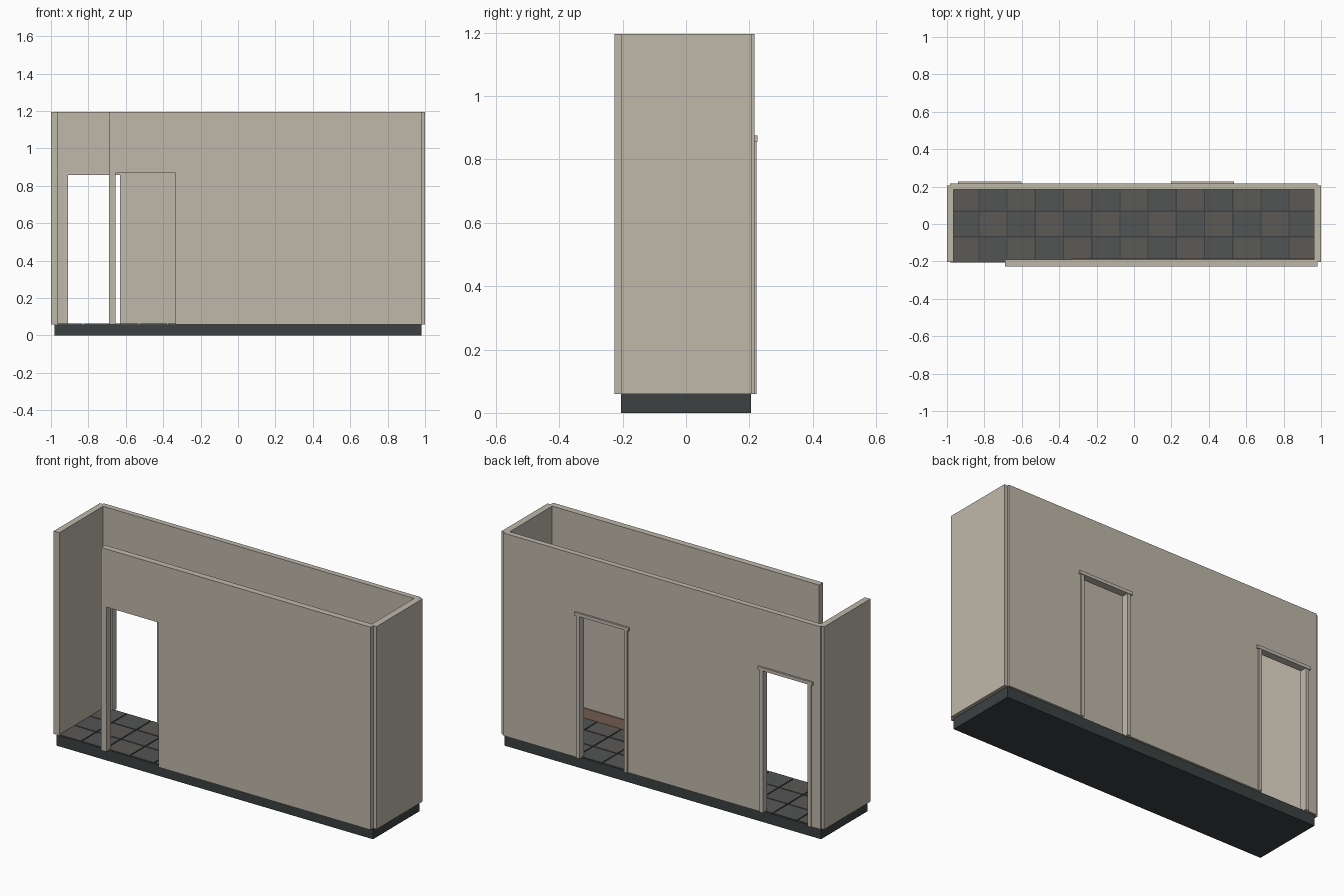
import bpy, bmesh

if "Cube" in bpy.data.objects:
    bpy.data.objects.remove(bpy.data.objects["Cube"])


def material(name, color):
    m = bpy.data.materials.new(name)
    m.diffuse_color = (*color, 1)
    m.use_nodes = True
    m.node_tree.nodes["Principled BSDF"].inputs["Base Color"].default_value = m.diffuse_color
    return m


PLASTER = material("plaster", (0.52, 0.48, 0.40))
TRIM = material("trim", (0.54, 0.50, 0.43))
STONE = material("dark_stone", (0.045, 0.052, 0.055))
TILE_A = material("tile_cool", (0.085, 0.09, 0.088))
TILE_B = material("tile_warm", (0.105, 0.10, 0.093))
WOOD = material("skirting_brown", (0.27, 0.17, 0.13))


def extrude_profile(name, pts, y0, y1, mat):
    """Extrude an x/z outline from y0 to y1."""
    bm = bmesh.new()
    face = bm.faces.new([bm.verts.new((x, y0, z)) for x, z in pts])
    out = bmesh.ops.extrude_face_region(bm, geom=[face])
    verts = [g for g in out["geom"] if isinstance(g, bmesh.types.BMVert)]
    bmesh.ops.translate(bm, verts=verts, vec=(0, y1 - y0, 0))
    bmesh.ops.recalc_face_normals(bm, faces=bm.faces)
    me = bpy.data.meshes.new(name)
    bm.to_mesh(me)
    bm.free()
    me.materials.append(mat)
    ob = bpy.data.objects.new(name, me)
    bpy.context.collection.objects.link(ob)
    return ob


def box(name, x0, x1, y0, y1, z0, z1, mat):
    return extrude_profile(name, [(x0, z0), (x1, z0), (x1, z1), (x0, z1)], y0, y1, mat)


def wall(name, x0, x1, y0, y1, doors):
    """Wall panel with doorways notched up from its bottom edge."""
    pts = [(x0, FLOOR), (x0, TOP), (x1, TOP), (x1, FLOOR)]
    for a, b, h in sorted(doors, reverse=True):
        pts += [(b, FLOOR), (b, h), (a, h), (a, FLOOR)]
    return extrude_profile(name, pts, y0, y1, PLASTER)


FLOOR, TOP = 0.06, 1.195

# Foundation slab
box("floor_slab", -0.98, 0.98, -0.205, 0.205, 0, FLOOR, STONE)

# Floor tiles with narrow grooves
NX, NY, GAP = 13, 3, 0.003
dx, dy = 1.96 / NX, 0.41 / NY
for i in range(NX):
    for j in range(NY):
        x, y = -0.98 + i * dx, -0.205 + j * dy
        box(f"floor_tile_{i}_{j}", x + GAP, x + dx - GAP, y + GAP, y + dy - GAP,
            FLOOR, FLOOR + 0.005, TILE_A if (i + j) % 2 else TILE_B)

# End walls
box("left_wall", -1.0, -0.965, -0.203, 0.206, FLOOR, TOP, PLASTER)
box("right_wall", 0.962, 1.0, -0.203, 0.206, FLOOR, TOP, PLASTER)

# Long walls with doorways
BACK_DOORS = [(-0.93, -0.612), (0.208, 0.524)]
HEAD = 0.857
wall("back_wall", -0.983, 0.98, 0.185, 0.216, [(a, b, HEAD) for a, b in BACK_DOORS])
wall("front_wall", -0.69, 0.98, -0.226, -0.19, [(-0.655, -0.335, 0.87)])

# Door frames in the back wall
for n, (a, b) in enumerate(BACK_DOORS):
    box(f"door_jamb_left_{n}", a, a + 0.02, 0.184, 0.223, FLOOR, HEAD, TRIM)
    box(f"door_jamb_right_{n}", b - 0.02, b, 0.184, 0.223, FLOOR, HEAD, TRIM)
    box(f"door_head_{n}", a - 0.01, b + 0.01, 0.184, 0.226, HEAD, 0.875, TRIM)

# Skirting along the inside of the front wall
box("front_skirting", -0.335, 0.962, -0.19, -0.184, FLOOR, 0.12, WOOD)
